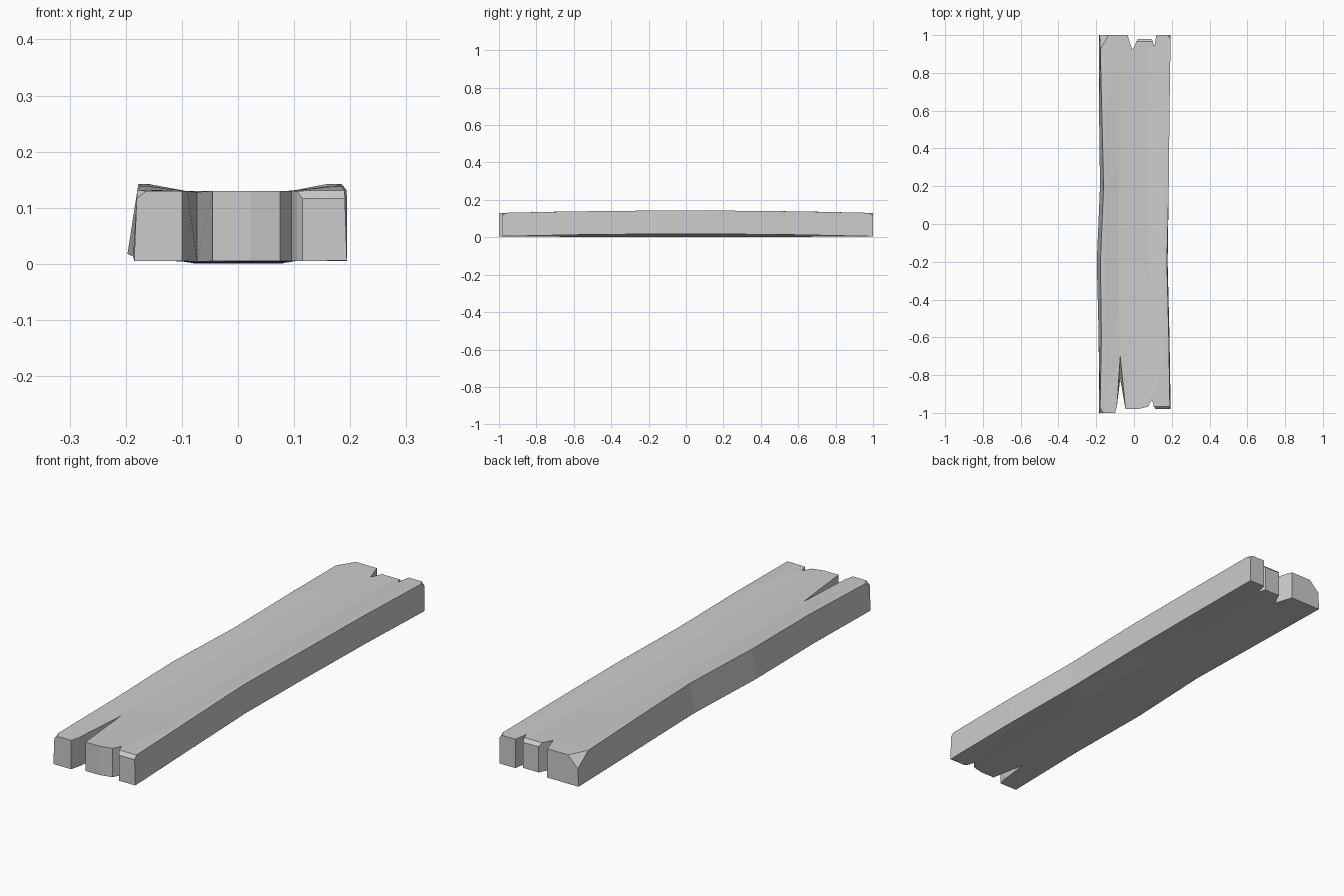
import bpy, bmesh
from mathutils import Vector

cube = bpy.data.objects.get("Cube")
if cube:
    bpy.data.objects.remove(cube, do_unlink=True)

BOTTOM, TOP = 0.005, 0.13

# Plank outline, anticlockwise: split front end, right edge, chipped back end, left edge
front = [(-0.185, -1), (-0.1, -1), (-0.09, -0.96), (-0.073, -0.7), (-0.045, -0.98),
         (0, -0.98), (0.022, -0.98), (0.075, -0.967), (0.095, -0.93), (0.105, -0.965),
         (0.115, -0.98), (0.194, -0.98)]
right = [(0.188, -0.6), (0.178, -0.2), (0.184, 0.2), (0.188, 0.6)]
back = [(0.194, 1), (0.118, 1), (0.108, 0.94), (0.095, 0.98), (0.02, 0.98),
        (-0.008, 0.92), (-0.035, 1), (-0.185, 1)]
left = [(-0.185, 0.6), (-0.18, 0.2), (-0.197, -0.2), (-0.187, -0.6)]
outline = front + right + back + left

bm = bmesh.new()
base = [bm.verts.new((x, y, BOTTOM)) for x, y in outline]
upper = [bm.verts.new((x, y, TOP)) for x, y in outline]
bm.faces.new(upper)
bm.faces.new(base[::-1])
n = len(outline)
for i in range(n):
    j = (i + 1) % n
    bm.faces.new((base[i], base[j], upper[j], upper[i]))

# The split runs further along the top; the left side leans inward
for low, high in zip(base, upper):
    if abs(low.co.y + 0.7) < 0.01:
        low.co.y = -0.82
    if low.co.x < -0.17:
        high.co.x += 0.005 + 0.015 * (1 - low.co.y ** 2)
    elif low.co.x > 0.17 and low.co.y < 0:
        high.co.x -= 0.004

# Worn top edges on the chipped ends
def top_edge(a, b):
    i, j = outline.index(a), outline.index(b)
    return bm.edges.get((upper[i], upper[j]))

worn = [top_edge(front[-2], front[-1]), top_edge(back[3], back[4])]
bmesh.ops.bevel(bm, geom=worn, offset=0.014, segments=1, affect='EDGES')

def cut(point, normal, trim=False):
    geom = bm.verts[:] + bm.edges[:] + bm.faces[:]
    result = bmesh.ops.bisect_plane(bm, geom=geom, dist=1e-5, plane_co=point,
                                    plane_no=normal, clear_outer=trim)
    if trim:
        edges = [e for e in result["geom_cut"] if isinstance(e, bmesh.types.BMEdge)]
        bmesh.ops.holes_fill(bm, edges=edges, sides=0)

# Broken corners, each sliced by a plane through three points
corners = [((-0.135, 1, TOP), (-0.18, 0.92, TOP), (-0.185, 1, 0.08)),
           ((-0.163, -1, TOP), (-0.18, -0.97, TOP), (-0.185, -1, 0.113)),
           ((0.18, 1, TOP), (0.194, 0.975, TOP), (0.194, 1, 0.115))]
for a, b, c in corners:
    a, b, c = Vector(a), Vector(b), Vector(c)
    normal = (b - a).cross(c - a).normalized()
    if normal.dot(a) < 0:
        normal.negate()
    cut(a, normal, trim=True)

# Warp: long edges curl upward toward the middle of the plank
bmesh.ops.triangulate(bm, faces=bm.faces[:])
for y in (-0.6, -0.2, 0.2, 0.6):
    cut((0, y, 0), (0, 1, 0))
for x in (-0.155, -0.08, 0.08, 0.16):
    cut((x, 0, 0), (1, 0, 0))
for v in bm.verts:
    curl = min(max((abs(v.co.x) - 0.08) / 0.08, 0), 1)
    arch = 1 - v.co.y ** 2
    v.co.z += arch * (0.013 * curl - 0.004 * (1 - curl))

bmesh.ops.recalc_face_normals(bm, faces=bm.faces[:])
mesh = bpy.data.meshes.new("plank")
bm.to_mesh(mesh)
bm.free()
plank = bpy.data.objects.new("plank", mesh)
bpy.context.collection.objects.link(plank)

grey = bpy.data.materials.new("plain_grey")
grey.use_nodes = True
color = (0.6, 0.6, 0.6, 1)
grey.diffuse_color = color
grey.node_tree.nodes["Principled BSDF"].inputs["Base Color"].default_value = color
mesh.materials.append(grey)
